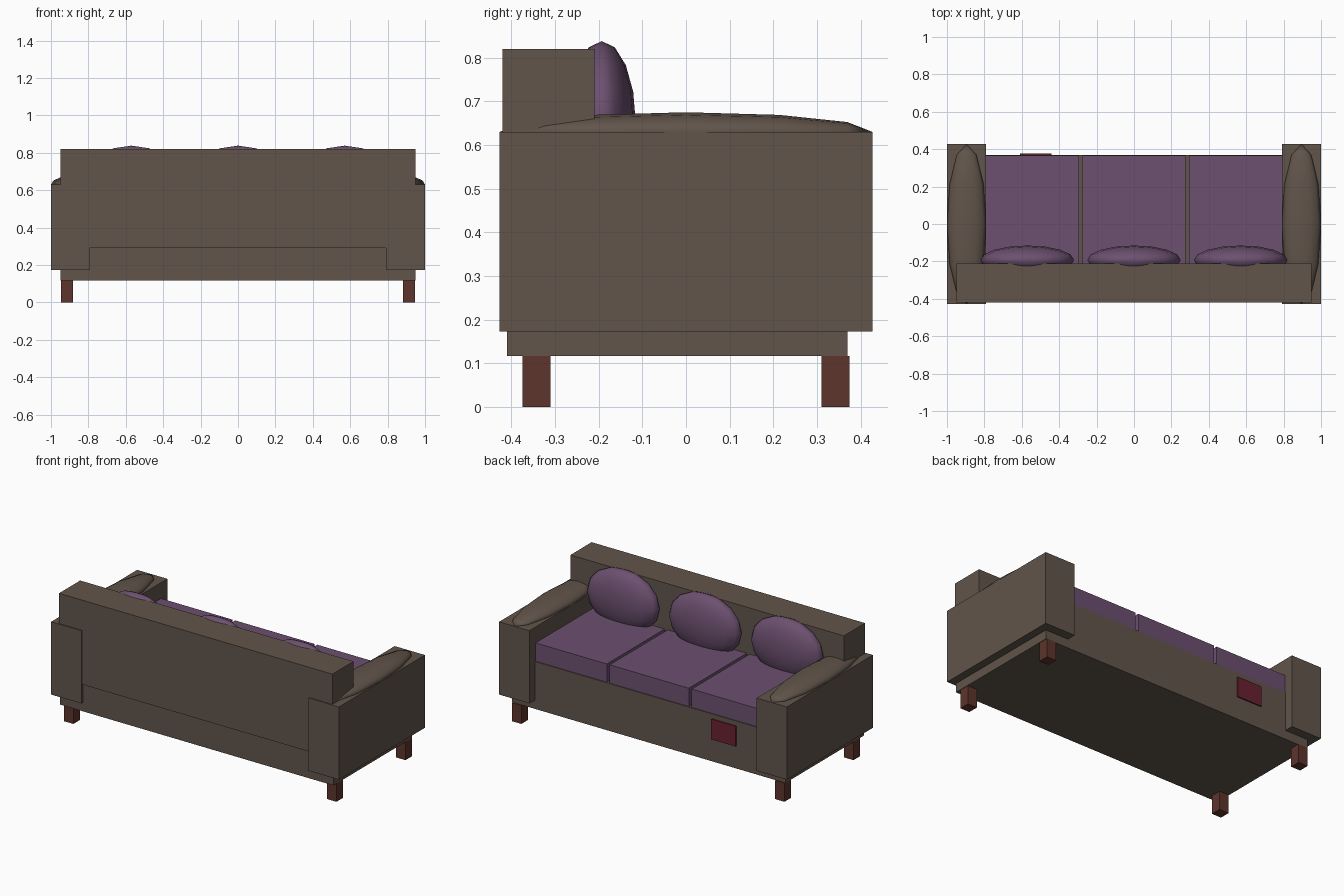
import bpy
from math import pi

if "Cube" in bpy.data.objects:
    bpy.data.objects.remove(bpy.data.objects["Cube"])


def material(name, rgb):
    m = bpy.data.materials.new(name)
    m.diffuse_color = (*rgb, 1)
    m.use_nodes = True
    m.node_tree.nodes["Principled BSDF"].inputs["Base Color"].default_value = m.diffuse_color
    return m


FABRIC = material("brown_fabric", (0.12, 0.09, 0.07))
PURPLE = material("purple_fabric", (0.15, 0.08, 0.16))
WOOD = material("red_wood", (0.11, 0.035, 0.025))
RED = material("red_patch", (0.14, 0.015, 0.03))


def box(name, x, y, z, mat):
    """Box from (min, max) ranges on each axis."""
    bpy.ops.mesh.primitive_cube_add(
        size=1, location=[(a + b) / 2 for a, b in (x, y, z)])
    ob = bpy.context.object
    ob.name = name
    ob.scale = [b - a for a, b in (x, y, z)]
    ob.data.materials.append(mat)
    bpy.ops.object.transform_apply(location=False, rotation=False, scale=True)
    return ob


def ellipsoid(name, centre, radii, segments, rings, mat, pole_y=False):
    """Stretched sphere, poles along z or y."""
    bpy.ops.mesh.primitive_uv_sphere_add(
        segments=segments, ring_count=rings, radius=1, location=centre,
        rotation=(pi / 2 if pole_y else 0, 0, 0))
    ob = bpy.context.object
    ob.name = name
    bpy.ops.object.transform_apply(location=False, rotation=True, scale=False)
    ob.scale = radii
    bpy.ops.object.transform_apply(location=False, rotation=False, scale=True)
    bpy.ops.object.shade_smooth()
    ob.data.materials.append(mat)
    return ob


# Frame and backrest
box("base", (-0.95, 0.95), (-0.41, 0.37), (0.117, 0.415), FABRIC)
box("backrest", (-0.95, 0.95), (-0.42, -0.21), (0.29, 0.82), FABRIC)

# Arms with padded tops, and legs
for side, s in (("left", -1), ("right", 1)):
    box(side + "_arm", sorted((s * 0.79, s * 1.0)), (-0.427, 0.427), (0.173, 0.63), FABRIC)
    ellipsoid(side + "_arm_pad", (s * 0.895, 0, 0.63), (0.105, 0.427, 0.045),
              12, 6, FABRIC, pole_y=True)
    for end, y in (("back", (-0.375, -0.31)), ("front", (0.31, 0.375))):
        box(f"{end}_{side}_leg", sorted((s * 0.882, s * 0.947)), y, (0, 0.117), WOOD)

# Seat cushions and round back pillows
for i in (-1, 0, 1):
    x = i * 0.57
    box("seat_cushion", (x - 0.275, x + 0.275), (-0.21, 0.365), (0.415, 0.53), PURPLE)
    ellipsoid("back_pillow", (x, -0.193, 0.65), (0.25, 0.078, 0.188), 16, 8, PURPLE)

# Patch on the seat front
box("front_patch", (-0.61, -0.44), (0.365, 0.378), (0.258, 0.385), RED)
